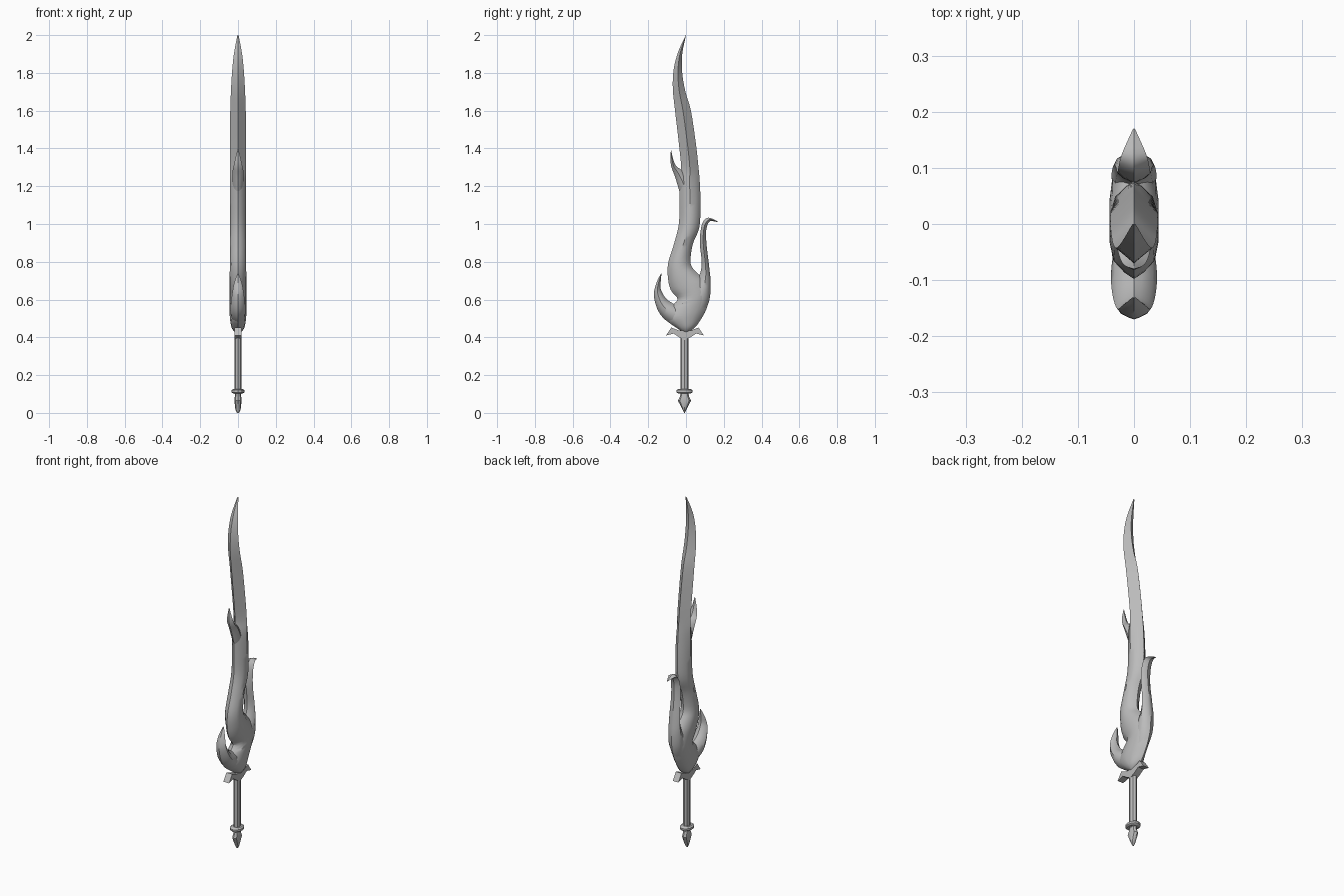
import bpy, bmesh, math

default_cube = bpy.data.objects.get("Cube")
if default_cube:
    bpy.data.objects.remove(default_cube, do_unlink=True)

# One steel colour for the whole sword
STEEL = (0.5, 0.5, 0.5, 1.0)
steel = bpy.data.materials.new("grey_steel")
steel.use_nodes = True
steel.diffuse_color = STEEL
steel.node_tree.nodes["Principled BSDF"].inputs["Base Color"].default_value = STEEL


def finish(name, bm, angle):
    """Turn a bmesh into a named, shaded object."""
    bmesh.ops.recalc_face_normals(bm, faces=bm.faces)
    mesh = bpy.data.meshes.new(name)
    bm.to_mesh(mesh)
    bm.free()
    mesh.materials.append(steel)
    obj = bpy.data.objects.new(name, mesh)
    bpy.context.collection.objects.link(obj)
    bpy.ops.object.select_all(action='DESELECT')
    obj.select_set(True)
    bpy.context.view_layer.objects.active = obj
    bpy.ops.object.shade_smooth_by_angle(angle=math.radians(angle))
    return obj


def skin(name, rings, angle):
    """Bridge rings of points into a closed tube."""
    bm = bmesh.new()
    loops = [[bm.verts.new(p) for p in ring] for ring in rings]
    for low, high in zip(loops, loops[1:]):
        for i in range(len(low)):
            j = (i + 1) % len(low)
            bm.faces.new((low[i], low[j], high[j], high[i]))
    bm.faces.new(loops[0][::-1])
    bm.faces.new(loops[-1])
    return finish(name, bm, angle)


def smooth_stations(stations, steps=4):
    """Catmull-Rom interpolation through the stations."""
    padded = [stations[0]] + stations + [stations[-1]]
    result = []
    for a, b, c, d in zip(padded, padded[1:], padded[2:], padded[3:]):
        for k in range(steps):
            t = k / steps
            result.append([
                q + t * ((r - p) + t * ((2 * p - 5 * q + 4 * r - s)
                         + t * (3 * (q - r) + s - p))) / 2
                for p, q, r, s in zip(a, b, c, d)])
    return result + [stations[-1]]


ACROSS = (0, .08, .25, .5, .75, .92, 1)


def flame(name, stations):
    """Loft a lens section between two edge curves.
    Station: edge a (y, z), edge b (y, z), half thickness, roundness
    (roundness one is a sharp diamond, higher is fuller)."""
    rings = []
    for ya, za, yb, zb, thick, power in smooth_stations(stations):
        half = [(max(thick, .001) * (1 - abs(2 * u - 1) ** power),
                 ya + u * (yb - ya), za + u * (zb - za)) for u in ACROSS]
        back = [(-x, y, z) for x, y, z in half[-2:0:-1]]
        rings.append(half + back)
    return skin(name, rings, 35)


# Main blade: wide rounded root, wavy neck, ridged diamond upper part
flame("main_blade", [
    (-.01, .425, .01, .425, .015, 3),
    (-.05, .45, .05, .455, .034, 3),
    (-.11, .5, .085, .505, .043, 3),
    (-.09, .555, .11, .555, .044, 3),
    (-.045, .6, .125, .62, .044, 3),
    (-.08, .65, .11, .69, .044, 3),
    (-.095, .71, .06, .74, .044, 3),
    (-.095, .79, .025, .79, .043, 2.6),
    (-.065, .89, .035, .89, .042, 2.4),
    (-.038, 1, .07, .98, .042, 2.4),
    (-.035, 1.12, .077, 1.1, .042, 2.2),
    (-.035, 1.23, .073, 1.22, .042, 1.7),
    (-.026, 1.3, .066, 1.3, .042, 1.1),
    (-.037, 1.42, .053, 1.42, .042, 1),
    (-.058, 1.6, .026, 1.6, .041, 1),
    (-.07, 1.72, -.003, 1.7, .037, 1),
    (-.065, 1.82, -.02, 1.8, .031, 1),
    (-.042, 1.91, -.02, 1.9, .021, 1),
    (-.001, 2, 0, 1.998, .003, 1),
])

# Front lower flame, curling upward
flame("front_flame", [
    (-.06, .46, 0, .55, .034, 2.6),
    (-.115, .497, -.06, .575, .041, 2.6),
    (-.152, .55, -.103, .603, .038, 2.4),
    (-.17, .625, -.132, .65, .03, 2),
    (-.156, .69, -.134, .69, .02, 1.6),
    (-.132, .738, -.13, .736, .003, 1),
])

# Back flame, tall with a hooked tip
flame("back_flame", [
    (0, .6, .085, .51, .034, 2.6),
    (.045, .68, .122, .59, .04, 2.6),
    (.075, .74, .131, .68, .037, 2.4),
    (.083, .8, .123, .77, .033, 2),
    (.073, .9, .11, .88, .03, 1.7),
    (.08, .98, .106, .95, .029, 1.5),
    (.097, 1.022, .112, .99, .027, 1.3),
    (.125, 1.033, .128, 1.015, .021, 1),
    (.17, 1.012, .168, 1.01, .002, 1),
])

# Small thorn on the upper front edge
flame("blade_thorn", [
    (-.034, 1.17, .01, 1.25, .028, 2),
    (-.058, 1.25, -.022, 1.285, .03, 1.7),
    (-.077, 1.3, -.05, 1.305, .024, 1.4),
    (-.082, 1.34, -.067, 1.34, .016, 1.2),
    (-.08, 1.397, -.079, 1.394, .002, 1),
])


# Hilt parts: stacked eight-sided oval rings of (height, x radius, y radius)
def turned(name, profile, sides=8):
    rings = []
    for z, rx, ry in profile:
        turns = [math.tau * i / sides for i in range(sides)]
        rings.append([(rx * math.cos(a), -.008 + ry * math.sin(a), z) for a in turns])
    return skin(name, rings, 30)


turned("grip", [(.1, .018, .022), (.43, .018, .022)])
turned("grip_ring", [(.103, .026, .034), (.109, .034, .043),
                     (.12, .034, .043), (.126, .026, .034)], sides=12)
turned("pommel", [(0, .005, .002), (.018, .014, .01), (.065, .019, .035),
                  (.085, .017, .025), (.108, .014, .02)])

# Guard: winged outline given thickness, mirrored front to back
WING = [(.1, .41), (.072, .452), (.03, .435)]
UNDER = [(.03, .4), (.06, .42)]
outline = WING + [(-y, z) for y, z in WING[::-1]]
outline += [(-y, z) for y, z in UNDER[::-1]] + [(0, .385)] + UNDER
bm = bmesh.new()
face = bm.faces.new([bm.verts.new((-.018, y - .006, z)) for y, z in outline])
extruded = bmesh.ops.extrude_face_region(bm, geom=[face])
moved = [v for v in extruded["geom"] if isinstance(v, bmesh.types.BMVert)]
bmesh.ops.translate(bm, verts=moved, vec=(.036, 0, 0))
finish("guard", bm, 30)
